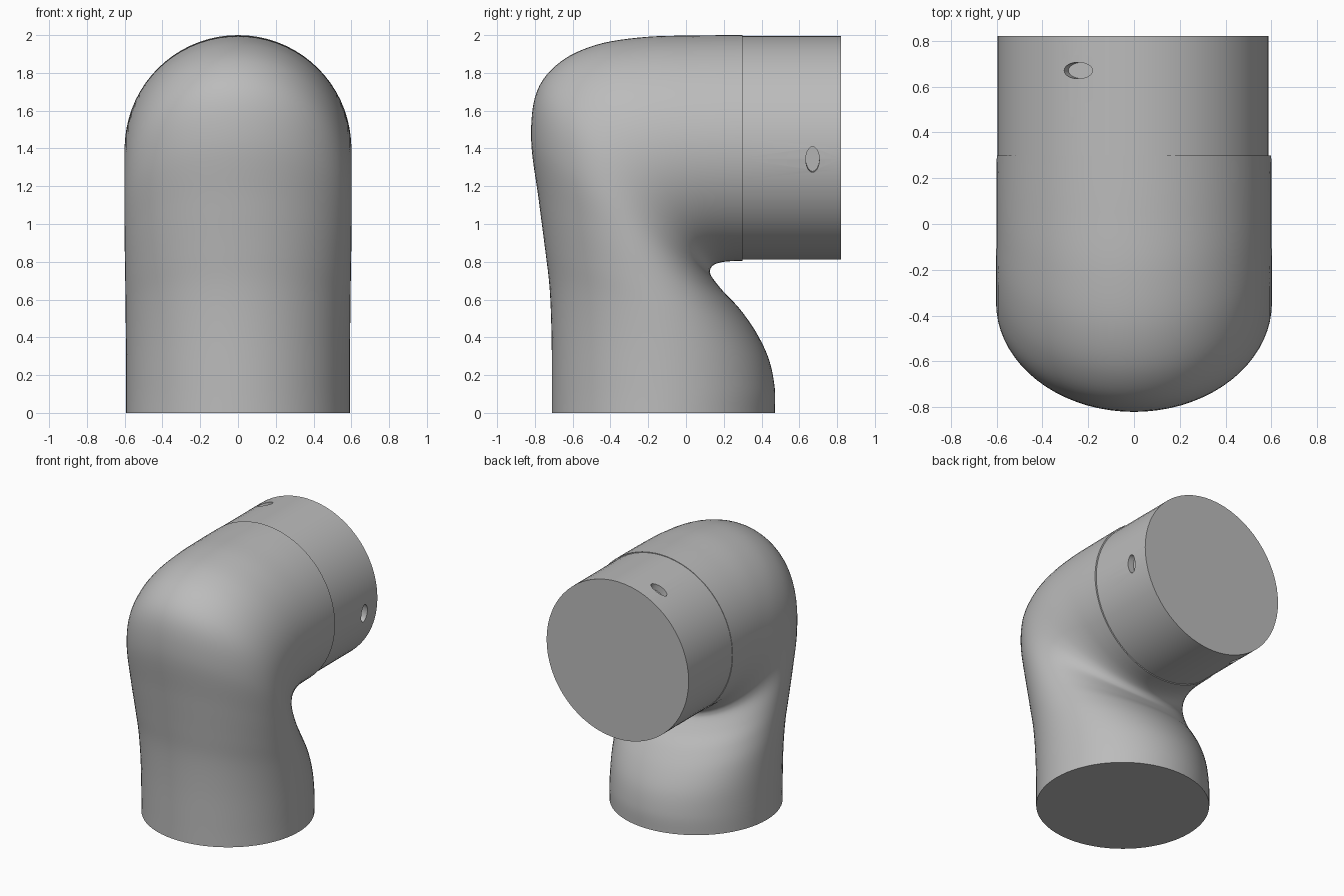
import bpy, bmesh, math
from mathutils import Vector, Matrix

default = bpy.data.objects.get("Cube")
if default:
    bpy.data.objects.remove(default)

grey = bpy.data.materials.new("plain_grey")
grey.use_nodes = True
colour = (0.5, 0.5, 0.5, 1)
grey.diffuse_color = colour
grey.node_tree.nodes["Principled BSDF"].inputs["Base Color"].default_value = colour


def make_object(name, bm):
    bmesh.ops.recalc_face_normals(bm, faces=bm.faces)
    mesh = bpy.data.meshes.new(name)
    bm.to_mesh(mesh)
    bm.free()
    mesh.materials.append(grey)
    obj = bpy.data.objects.new(name, mesh)
    bpy.context.collection.objects.link(obj)
    return obj


def activate(obj):
    bpy.ops.object.select_all(action="DESELECT")
    obj.select_set(True)
    bpy.context.view_layer.objects.active = obj


def smooth(obj):
    activate(obj)
    bpy.ops.object.shade_smooth_by_angle(angle=math.radians(35))


def catmull(points, steps):
    """Smooth stations running through the given points."""
    ends = [points[0]] + points + [points[-1]]
    result = []
    for p0, p1, p2, p3 in zip(ends, ends[1:], ends[2:], ends[3:]):
        for k in range(steps):
            t = k / steps
            result.append((2 * p1 + (p2 - p0) * t
                           + (2 * p0 - 5 * p1 + 4 * p2 - p3) * t ** 2
                           + (3 * p1 - p0 - 3 * p2 + p3) * t ** 3) / 2)
    return result + [points[-1]]


# Bent body: oval rings spanning an outer (heel) rail and an inner (throat) rail
outer_rail = [(-.71, 0), (-.71, .15), (-.712, .42), (-.722, .66), (-.745, .86),
              (-.78, 1.13), (-.82, 1.45), (-.79, 1.7), (-.667, 1.857),
              (-.47, 1.95), (-.217, 1.99), (.05, 1.998), (.3, 2)]
inner_rail = [(.47, 0), (.47, .13), (.44, .28), (.375, .42), (.285, .55),
              (.2, .64), (.14, .715), (.127, .745), (.132, .768),
              (.15, .785), (.185, .797), (.235, .803), (.3, .804)]
half_widths = [.592, .592, .593, .595, .597, .6, .602, .602, .602, .602, .6, .6, .599]


def build_body(segments=72, steps=6):
    outer = catmull([Vector((0, y, z)) for y, z in outer_rail], steps)
    inner = catmull([Vector((0, y, z)) for y, z in inner_rail], steps)
    width = catmull([Vector((w, 0, 0)) for w in half_widths], steps)
    bm = bmesh.new()
    rings = []
    for o, i, w in zip(outer, inner, width):
        middle, reach = (o + i) / 2, (i - o) / 2
        angles = [math.tau * k / segments for k in range(segments)]
        rings.append([bm.verts.new(middle + w * math.cos(a) + reach * math.sin(a))
                      for a in angles])
    for low, high in zip(rings, rings[1:]):
        for k in range(segments):
            n = (k + 1) % segments
            bm.faces.new((low[k], low[n], high[n], high[k]))
    bm.faces.new(rings[0])
    bm.faces.new(rings[-1])
    return make_object("elbow_body", bm)


smooth(build_body())

# Straight collar, slightly slimmer than the body
radius, axis_height = .592, 1.403
start, end = .27, .82
bm = bmesh.new()
bmesh.ops.create_cone(bm, cap_ends=True, segments=64, radius1=radius, radius2=radius,
                      depth=end - start,
                      matrix=Matrix.Translation((-.004, (start + end) / 2, axis_height))
                      @ Matrix.Rotation(math.pi / 2, 4, "X"))
collar = make_object("end_collar", bm)

# Three shallow oval screw holes spaced evenly round the collar
bm = bmesh.new()
for turn in range(3):
    angle = math.radians(-6 + 120 * turn)
    place = (Matrix.Translation((-.004, .67, axis_height))
             @ Matrix.Rotation(-angle, 4, "Y")
             @ Matrix.Translation((radius, 0, 0))
             @ Matrix.Rotation(math.pi / 2, 4, "Y")
             @ Matrix.Diagonal((.068, .036, 1, 1)))
    bmesh.ops.create_cone(bm, cap_ends=True, segments=24, radius1=1, radius2=1,
                          depth=.1, matrix=place)
cutter = make_object("hole_cutter", bm)
cutter.hide_render = True
cut = collar.modifiers.new("screw_holes", "BOOLEAN")
cut.operation = "DIFFERENCE"
cut.solver = "EXACT"
cut.object = cutter
activate(collar)
bpy.ops.object.modifier_apply(modifier=cut.name)
bpy.data.objects.remove(cutter)
smooth(collar)
